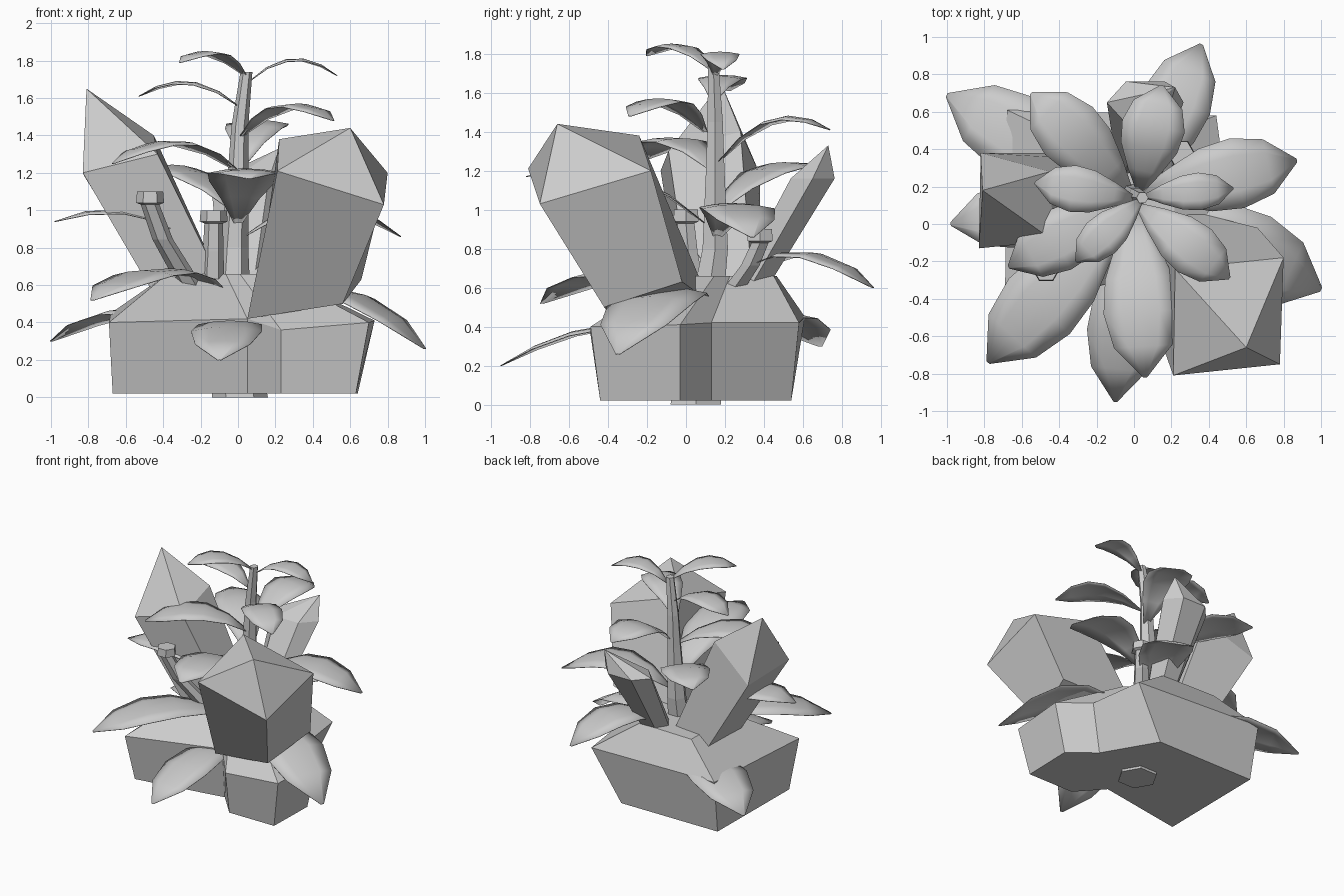
import bpy
from math import cos, sin, pi
from mathutils import Vector

if "Cube" in bpy.data.objects:
    bpy.data.objects.remove(bpy.data.objects["Cube"])


def add_mesh(name, verts, faces):
    me = bpy.data.meshes.new(name)
    me.from_pydata([tuple(v) for v in verts], [], faces)
    me.update()
    ob = bpy.data.objects.new(name, me)
    bpy.context.collection.objects.link(ob)
    return ob


def loft(name, rings, apex=None):
    """Skin equal rings; the last ring closes flat or to an apex."""
    n = len(rings[0])
    verts = [v for r in rings for v in r]
    faces = [tuple(range(n - 1, -1, -1))]
    for k in range(len(rings) - 1):
        a = k * n
        faces += [(a + i, a + (i + 1) % n, a + n + (i + 1) % n, a + n + i) for i in range(n)]
    top = (len(rings) - 1) * n
    if apex:
        verts.append(apex)
        faces += [(top + i, top + (i + 1) % n, len(verts) - 1) for i in range(n)]
    else:
        faces.append(tuple(range(top, top + n)))
    return add_mesh(name, verts, faces)


def hexagon(c, rx, ry=None, sides=6):
    ry = ry or rx
    return [(c[0] + rx * cos(2 * pi * i / sides), c[1] + ry * sin(2 * pi * i / sides), c[2])
            for i in range(sides)]


def leaf(i, start, tip, peak, width):
    """Arched thin leaf whose midrib peaks at 60% of its length."""
    s, t = Vector(start), Vector(tip)
    d = t - s
    side = Vector((-d.y, d.x, 0)).normalized()
    profile = [(0, .1), (.2, .52), (.42, .9), (.62, 1), (.82, .78), (1, .05)]
    verts, faces = [], []
    for u, w in profile:
        p = s + d * u
        p.z = (s.z * (u - .6) * (u - 1) / .6 + peak * u * (1 - u) / .24
               + t.z * u * (u - .6) / .4)
        for k in (-1, -.5, 0, .5, 1):
            verts.append(p + side * k * w * width / 2 - Vector((0, 0, .06 * width * k * k * w)))
    for r in range(len(profile) - 1):
        for k in range(4):
            a = r * 5 + k
            faces.append((a, a + 1, a + 6, a + 5))
    ob = add_mesh("leaf_%02d" % i, verts, faces)
    ob.data.flip_normals()
    for p in ob.data.polygons:
        p.use_smooth = True
    m = ob.modifiers.new("thickness", 'SOLIDIFY')
    m.thickness = .004
    m.offset = 0


# Rock base: notched prism flaring upward, with a raised top
bottom = [(-.67, -.36), (.05, -.24), (.23, -.44), (.63, -.44), (.64, -.03),
          (.44, .13), (.2, .54), (-.66, .54)]
rim = [(-.69, -.46, .40), (.05, -.27, .42), (.23, -.49, .36), (.7, -.49, .40), (.73, -.03, .41),
       (.5, .13, .42), (.44, .58, .42), (-.68, .61, .45)]
crown = [(-.15 + (x + .15) * .42, .32 + (y - .32) * .5, .66) for x, y, z in rim]
loft("rock_base", [[(x, y, .02) for x, y in bottom], rim, crown])

# Crystals: tilted prisms with off-centre points
loft("large_crystal", [
    [(.05, -.36, .42), (.56, -.42, .5), (.66, -.02, .63), (.1, .12, .53)],
    [(.21, -.81, 1.21), (.78, -.75, 1.03), (.8, -.18, 1.2), (.22, -.24, 1.38)]],
    (.6, -.66, 1.44))
loft("tall_crystal", [
    [(-.42, -.02, .5), (-.06, .02, .55), (-.12, .34, .6), (-.44, .38, .55)],
    [(-.83, -.13, 1.2), (-.43, -.09, 1.3), (-.45, .28, 1.4), (-.82, .38, 1.18)]],
    (-.81, .18, 1.65))
loft("back_crystal", [
    hexagon((.02, .3, .55), .11, .1),
    hexagon((.06, .65, 1.16), .205, .13)], (.22, .73, 1.33))

# Stem, running down through the rock
loft("stem", [hexagon(c, r) for c, r in [
    ((.01, .05, 0), .15), ((-.03, .1, .45), .1), ((-.02, .15, .8), .075),
    ((0, .15, 1.2), .055), ((.01, .15, 1.45), .045), ((.045, .14, 1.74), .032)]])

# Cut stubs with a flared cap
stubs = [((-.2, .02, .5), (-.47, -.24, 1.03)),
         ((-.14, .05, .5), (-.13, .0, .93)),
         ((.08, .18, .5), (.25, .38, .83))]
for i, (a, b) in enumerate(stubs):
    a, b = Vector(a), Vector(b)
    bend = a.lerp(b, .75)
    bend.z = a.lerp(b, .65).z
    up = Vector((0, 0, .01))
    loft("stub_%d" % i, [hexagon(a, .07), hexagon(bend, .055), hexagon(b, .05),
                         hexagon(b + up, .075), hexagon(b + up * 7, .07)])

# Leaves: start, tip, midrib peak height, width
leaves = [
    ((.06, .15, 1.69), (.53, .19, 1.72), 1.81, .2),
    ((.04, .13, 1.72), (-.31, -.2, 1.79), 1.85, .22),
    ((.0, .14, 1.56), (-.53, .22, 1.61), 1.69, .25),
    ((.02, .1, 1.4), (.51, -.29, 1.48), 1.57, .29),
    ((.03, .17, 1.25), (.15, .74, 1.41), 1.48, .34),
    ((0, .13, 1.21), (-.67, -.23, 1.25), 1.37, .34),
    ((0, .1, .93), (.06, -.82, 1.17), 1.22, .40),
    ((.03, .16, .86), (.87, .34, .86), 1.03, .38),
    ((-.02, .17, 1.0), (-.55, .7, 1.2), 1.24, .36),
    ((-.08, .13, .7), (-.98, 0, .94), 1.0, .36),
    ((-.06, .05, .55), (-.78, -.74, .52), .68, .44),
    ((0, .02, .35), (-.1, -.95, .2), .38, .38),
    ((.03, .1, .45), (1.0, -.35, .26), .56, .48),
    ((-.05, .15, .3), (-1.0, .69, .3), .47, .44),
    ((.02, .17, .58), (.36, .96, .6), .78, .38),
]
for i, args in enumerate(leaves):
    leaf(i, *args)
